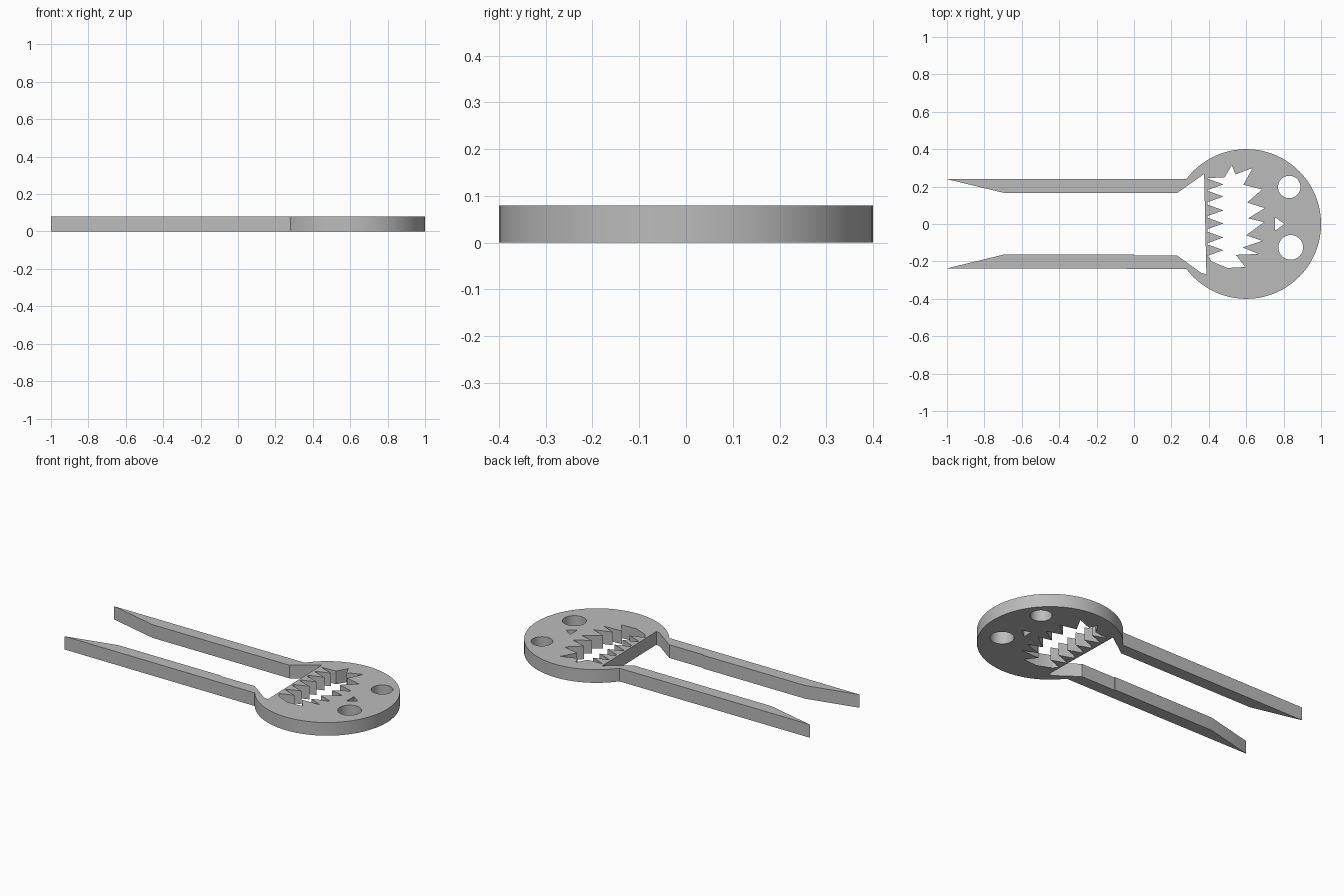
import bpy
import math

THICK = 0.08
HEAD = (0.6, 0.0)
RADIUS = 0.4

cube = bpy.data.objects.get("Cube")
if cube:
    bpy.data.objects.remove(cube, do_unlink=True)

grey = bpy.data.materials.new("plain grey")
grey.use_nodes = True
COLOUR = (0.5, 0.5, 0.5, 1)
grey.diffuse_color = COLOUR
grey.node_tree.nodes["Principled BSDF"].inputs["Base Color"].default_value = COLOUR


def arc(centre, radius, start, end, steps):
    """Points along a circular arc, end included."""
    angles = [start + (end - start) * i / steps for i in range(steps + 1)]
    return [(centre[0] + radius * math.cos(a), centre[1] + radius * math.sin(a)) for a in angles]


def circle(centre, radius, steps=48):
    return arc(centre, radius, 0, math.tau, steps)[:-1]


def plate(name, loops):
    """Flat plate: the first loop is the outline, the others are openings."""
    curve = bpy.data.curves.new(name, "CURVE")
    curve.dimensions = "2D"
    curve.fill_mode = "BOTH"
    curve.extrude = THICK / 2
    for loop in loops:
        spline = curve.splines.new("POLY")
        spline.points.add(len(loop) - 1)
        for point, (x, y) in zip(spline.points, loop):
            point.co = (x, y, 0, 1)
        spline.use_cyclic_u = True
    curve.materials.append(grey)
    obj = bpy.data.objects.new(name, curve)
    obj.location.z = THICK / 2
    bpy.context.collection.objects.link(obj)
    bpy.ops.object.select_all(action="DESELECT")
    obj.select_set(True)
    bpy.context.view_layer.objects.active = obj
    bpy.ops.object.convert(target="MESH")
    bpy.ops.object.mode_set(mode="EDIT")
    bpy.ops.mesh.select_all(action="SELECT")
    bpy.ops.mesh.remove_doubles(threshold=0.0005)
    bpy.ops.mesh.normals_make_consistent(inside=False)
    bpy.ops.object.mode_set(mode="OBJECT")
    bpy.ops.object.shade_smooth_by_angle(angle=math.radians(30))
    return obj


# Round head running into two pointed prongs, with a flat-ended throat
neck = math.atan2(0.24, -0.32)
outline = arc(HEAD, RADIUS, -neck, neck, 96)
outline += [(-1, 0.24), (-0.69, 0.165), (0.23, 0.165), (0.375, 0.268)]
outline += [(0.387, -0.268), (0.36, -0.262), (0.23, -0.168),
            (0, -0.168), (0, -0.162), (-0.69, -0.162), (-1, -0.237)]

# Toothed mouth: a row of small teeth on the thin bar
mouth = [(0.395, 0.245)]
for y in (0.212, 0.147, 0.073, 0.003, -0.072, -0.14):
    mouth += [(0.394, y + 0.03), (0.478, y), (0.394, y - 0.03)]

# Lower edge, then the large teeth facing the bar, then the upper edge
mouth += [(0.415, -0.2), (0.5, -0.235), (0.595, -0.23)]
tips = [(0.545, -0.165), (0.58, -0.125), (0.6, -0.06), (0.61, 0.03), (0.605, 0.115), (0.585, 0.21)]
roots = [(0.665, -0.16), (0.685, -0.09), (0.695, 0.01), (0.7, 0.085), (0.685, 0.185), (0.635, 0.3)]
for tip, root in zip(tips, roots):
    mouth += [tip, root]
mouth += [(0.543, 0.265), (0.522, 0.315), (0.485, 0.25)]

# Eye holes and the small triangular nose hole
eyes = [circle((0.83, 0.198), 0.06), circle((0.838, -0.125), 0.066)]
nose = [(0.755, 0.035), (0.805, 0), (0.755, -0.035)]

plate("pronged_head_plate", [outline, mouth, nose] + eyes)
